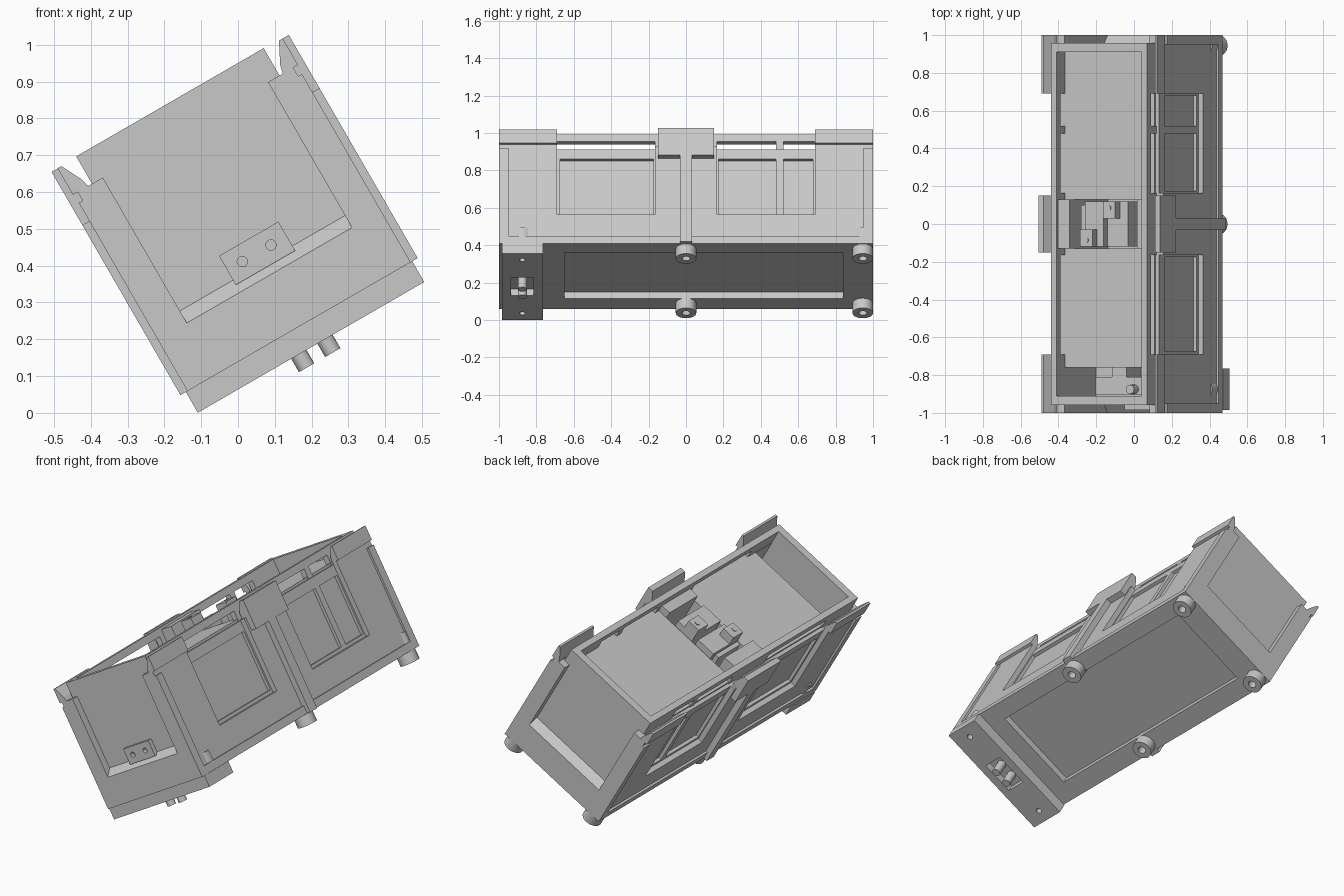
import bpy, bmesh, math
from mathutils import Matrix, Vector

cube = bpy.data.objects.get("Cube")
if cube:
    bpy.data.objects.remove(cube, do_unlink=True)

grey = bpy.data.materials.new("plain_grey")
grey.use_nodes = True
colour = (0.58, 0.58, 0.58, 1)
grey.diffuse_color = colour
grey.node_tree.nodes["Principled BSDF"].inputs["Base Color"].default_value = colour

# Everything is laid out upright as (across, along, up), then leaned by 30 degrees
LEAN = Matrix.Translation((-0.11, 0, 0)) @ Matrix.Rotation(math.radians(-30), 4, "Y")
WIDTH = 0.712


def finish(bm, name):
    bmesh.ops.recalc_face_normals(bm, faces=bm.faces)
    bm.transform(LEAN)
    mesh = bpy.data.meshes.new(name)
    bm.to_mesh(mesh)
    bm.free()
    mesh.materials.append(grey)
    ob = bpy.data.objects.new(name, mesh)
    bpy.context.collection.objects.link(ob)
    return ob


def boxes(name, *parts):
    """One object made of boxes, each given as ranges across, along and up."""
    bm = bmesh.new()
    for part in parts:
        lo, hi = (Vector(p) for p in zip(*part))
        m = Matrix.Translation((lo + hi) / 2) @ Matrix.Diagonal((*(hi - lo), 1))
        bmesh.ops.create_cube(bm, size=1, matrix=m)
    return finish(bm, name)


def rod(name, u, y, v, radius, axis="Z", hole=0):
    """Cylinder over a range on its axis, with an optional blind hole in its lower end."""
    bm = bmesh.new()
    span = v if axis == "Z" else y
    length = span[1] - span[0]
    mid = (span[0] + span[1]) / 2
    centre = (u, y, mid) if axis == "Z" else (u, mid, v)
    m = Matrix.Translation(centre)
    if axis == "Y":
        m = m @ Matrix.Rotation(math.radians(90), 4, "X")
    bmesh.ops.create_cone(bm, cap_ends=True, segments=32, radius1=radius,
                          radius2=radius, depth=length, matrix=m)
    if hole:
        cap = min(bm.faces, key=lambda f: f.calc_center_median().z)
        bmesh.ops.inset_region(bm, faces=[cap], thickness=radius - hole)
        bottom = bmesh.ops.extrude_discrete_faces(bm, faces=[cap])["faces"][0]
        bmesh.ops.translate(bm, verts=bottom.verts, vec=(0, 0, length * 0.4))
    ob = finish(bm, name)
    bpy.ops.object.select_all(action="DESELECT")
    bpy.context.view_layer.objects.active = ob
    ob.select_set(True)
    bpy.ops.object.shade_smooth_by_angle(angle=math.radians(40))
    return ob


def cut(ob, *cutters):
    for c in cutters:
        mod = ob.modifiers.new("cut", "BOOLEAN")
        mod.operation, mod.solver, mod.object = "DIFFERENCE", "EXACT", c
        bpy.context.view_layer.objects.active = ob
        bpy.ops.object.modifier_apply(modifier=mod.name)
        bpy.data.objects.remove(c, do_unlink=True)


def prism(name, points, step):
    """Closed profile swept along a straight step."""
    bm = bmesh.new()
    face = bm.faces.new([bm.verts.new(p) for p in points])
    top = bmesh.ops.extrude_face_region(bm, geom=[face])["geom"]
    bmesh.ops.translate(bm, vec=step,
                        verts=[g for g in top if isinstance(g, bmesh.types.BMVert)])
    return finish(bm, name)


def flip(across):
    return WIDTH - across[1], WIDTH - across[0]


# Base plate with a shallow panel underneath
base = boxes("base_plate", ((0.006, 0.706), (-1, 1), (0.065, 0.11)))
cut(base, boxes("panel_cutter", ((0.118, 0.608), (-0.65, 0.84), (0.05, 0.104))))

# Plinth with screw holes, socket and pins
plinth = boxes("plinth", ((0.001, 0.711), (-0.985, -0.765), (0, 0.065)))
cut(plinth,
    boxes("socket_cutter", ((0.26, 0.452), (-0.935, -0.815), (-0.02, 0.04))),
    *[rod("screw_cutter", u, -0.875, (-0.02, 0.04), 0.016) for u in (0.07, 0.642)])
for u in (0.318, 0.4):
    rod("contact_pin", u, -0.875, (-0.042, 0.06), 0.024)

# Feet, whose upper ends show at the foot of the walls
for u in (0.065, WIDTH - 0.065):
    for y in (0, 0.945):
        rod("foot", u, y, (0.005, 0.17), 0.055, hole=0.022)
    rod("foot_stud", u, -0.875, (0.07, 0.17), 0.055)

# Outer side walls, window frames, clips
corner_fin = [(0.709, 0.682), (0.709, 0.765), (0.697, 0.765), (0.667, 0.706), (0.661, 0.682)]
centre_fin = [(0.728, 0.597), (0.728, 0.765), (0.697, 0.765), (0.667, 0.706), (0.661, 0.597)]
windows = ((-0.69, -0.165), (0.165, 0.69))
panes = ((-0.675, -0.175), (0.175, 0.48), (0.52, 0.68))
for mirrored in (False, True):
    side = flip if mirrored else (lambda a: a)
    tag = "right" if mirrored else "left"
    wall = side((0.665, 0.694))
    boxes(tag + "_wall",
          (wall, (-0.955, -0.69), (0.11, 0.685)),
          (wall, (0.69, 0.955), (0.11, 0.685)),
          (wall, (-0.165, 0.165), (0.11, 0.672)),
          *[(wall, w, (0.11, 0.25)) for w in windows])
    frame = boxes(tag + "_window_frame", (side((0.635, 0.665)), (-0.955, 0.955), (0.11, 0.668)))
    cut(frame, *[boxes("pane_cutter", (side((0.647, 0.7)), p, (0.268, 0.609)))
                 for p in panes])
    boxes(tag + "_centre_rib", (side((0.66, 0.728)), (-0.032, 0.032), (0.065, 0.6)))
    for name, profile, along in ((tag + "_centre_clip", centre_fin, (-0.15, 0.15)),
                                 (tag + "_corner_clip", corner_fin, (-1, -0.69)),
                                 (tag + "_corner_clip", corner_fin, (0.69, 1))):
        prism(name, [(WIDTH - u if mirrored else u, along[0], v) for u, v in profile],
              (0, along[1] - along[0], 0))

# End frames, open at the top, around set-back panels
for s, name in ((-1, "front"), (1, "back")):
    along = tuple(sorted((s * 0.95, s)))
    for tag, side in (("_right_post", flip), ("_left_post", lambda a: a)):
        boxes(name + tag, (side((0.615, 0.706)), along, (0.11, 0.655)),
              (side((0.615, 0.694)), along, (0.655, 0.682)))
    sill = [(s * 0.95, 0.11), (s, 0.11), (s, 0.226), (s * 0.95, 0.27)]
    prism(name + "_sill", [(0.097, y, v) for y, v in sill], (0.518, 0, 0))
    boxes(name + "_panel",
          ((0.063, 0.651), tuple(sorted((s * 0.91, s * 0.957))), (0.11, 0.768)))

# Raised two-hole socket on the front panel
socket = boxes("front_socket", ((0.264, 0.45), (-0.985, -0.95), (0.249, 0.34)))
cut(socket, *[rod("hole_cutter", u, (-1.02, -0.96), 0.295, 0.014, "Y")
              for u in (0.311, 0.401)])

# Inner body: decks, with two deep bays between them
inside = (0.067, 0.645)
boxes("back_deck", (inside, (0.13, 0.91), (0.11, 0.68)))
boxes("front_deck", (inside, (-0.76, -0.13), (0.11, 0.68)))
for name, along in (("front_bay", (-0.91, -0.76)), ("middle_bay", (-0.13, 0.13))):
    boxes(name,
          (inside, along, (0.11, 0.35)),
          ((0.067, 0.097), along, (0.35, 0.68)),
          ((0.615, 0.645), along, (0.35, 0.68)))

# Top rim carried on posts, leaving slots in the sides
posts = ((-0.91, -0.69), (-0.165, 0.165), (0.48, 0.52), (0.69, 0.91))
for name, across in (("right_rim", (0.063, 0.097)), ("left_rim", (0.617, 0.651))):
    boxes(name, (across, (-0.91, 0.91), (0.727, 0.768)),
          *[(across, p, (0.668, 0.727)) for p in posts])

# Brackets in the middle bay
boxes("bay_shoulders",
      ((0.097, 0.17), (-0.13, 0.13), (0.35, 0.755)),
      ((0.207, 0.232), (-0.1, 0.1), (0.35, 0.7)),
      ((0.56, 0.617), (-0.13, 0.13), (0.35, 0.72)))
for name, lo, hi, s in (("right_bracket", 0.237, 0.35, -1), ("left_bracket", 0.375, 0.5, 1)):
    boxes(name,
          ((lo, hi), (-0.12, 0.12), (0.35, 0.71)),
          ((lo, lo + 0.075), tuple(sorted((s * 0.03, s * 0.12))), (0.71, 0.76)))
    rod("bracket_screw", lo + 0.038, s * 0.085, (0.75, 0.764), 0.013)

# Connector block in the front bay
boxes("connector_block",
      ((0.18, 0.48), (-0.905, -0.81), (0.35, 0.5)),
      ((0.28, 0.37), (-0.81, -0.76), (0.35, 0.5)))
rod("connector_pin", 0.42, -0.875, (0.45, 0.55), 0.024)
